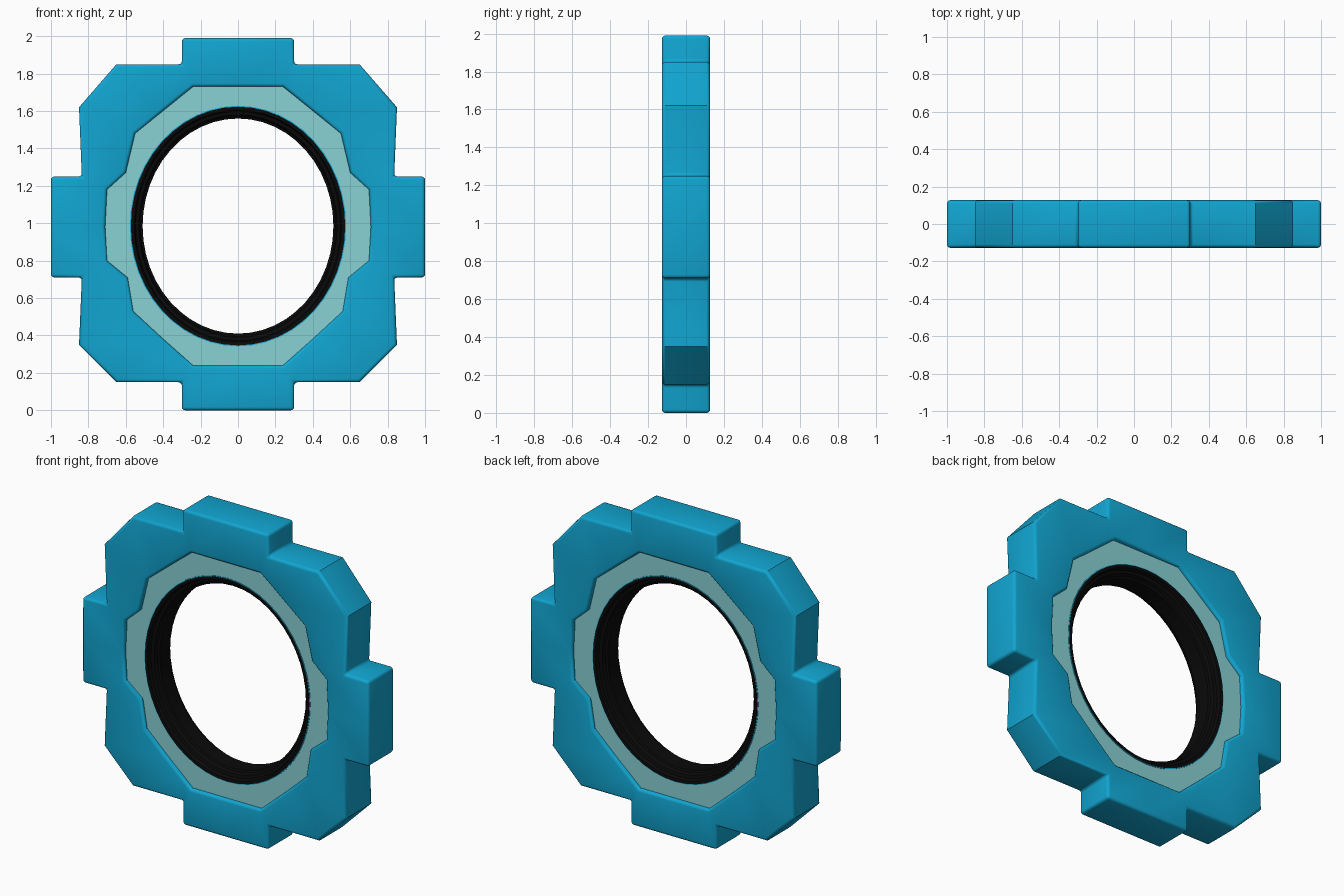
import bpy, bmesh, math

if "Cube" in bpy.data.objects:
    bpy.data.objects.remove(bpy.data.objects["Cube"])


def material(name, rgb):
    m = bpy.data.materials.new(name)
    m.diffuse_color = (*rgb, 1)
    m.use_nodes = True
    m.node_tree.nodes["Principled BSDF"].inputs["Base Color"].default_value = m.diffuse_color
    return m


BLUE = material("bright blue", (0.0056, 0.38, 0.64))
PALE = material("pale aqua", (0.25, 0.64, 0.66))
BLACK = material("black", (0.003, 0.003, 0.003))


def finish(name, bm, mat, bevel=0.0):
    bmesh.ops.recalc_face_normals(bm, faces=bm.faces[:])
    me = bpy.data.meshes.new(name)
    bm.to_mesh(me)
    bm.free()
    me.materials.append(mat)
    ob = bpy.data.objects.new(name, me)
    bpy.context.collection.objects.link(ob)
    bpy.ops.object.select_all(action='DESELECT')
    ob.select_set(True)
    bpy.context.view_layer.objects.active = ob
    if bevel:
        mod = ob.modifiers.new("soft edges", 'BEVEL')
        mod.width = bevel
        mod.segments = 3
        mod.limit_method = 'ANGLE'
        mod.angle_limit = math.radians(50)
        mod.loop_slide = False
        bpy.ops.object.modifier_apply(modifier=mod.name)
    bpy.ops.object.shade_smooth_by_angle(angle=math.radians(35))
    return ob


def loft_loops(loops):
    """Closed tube: each loop is a ring of points, last loop joins the first."""
    bm = bmesh.new()
    rings = [[bm.verts.new(p) for p in loop] for loop in loops]
    n = len(rings[0])
    for a, b in zip(rings, rings[1:] + rings[:1]):
        for i in range(n):
            j = (i + 1) % n
            bm.faces.new((a[i], a[j], b[j], b[i]))
    return bm


def mirrored(half):
    """Complete a right-hand outline (top to bottom) with its left side."""
    return half + [(-x, z) for x, z in half[-2:0:-1]]


def oval_ring(name, section, mat, sides=48, cz=0.985, stretch=0.065):
    """Sweep a (radius, y) section round the tall oval opening."""
    loops = []
    for r, y in section:
        loops.append([(r * math.cos(2 * math.pi * k / sides), y,
                       cz + (r + stretch) * math.sin(2 * math.pi * k / sides))
                      for k in range(sides)])
    return finish(name, loft_loops(loops), mat)


# Outer frame with four tabs and chamfered corners
outer = mirrored([(0, 1.99), (.3, 1.99), (.3, 1.85), (.65, 1.85), (.85, 1.62),
                  (.835, 1.25), (1, 1.25), (1, .98), (1, .71), (.835, .71),
                  (.85, .35), (.65, .15), (.3, .15), (.3, 0), (0, 0)])
inner = mirrored([(0, 1.73), (.24, 1.73), (.30, 1.682), (.42, 1.585), (.55, 1.48),
                  (.60, 1.27), (.70, 1.18), (.71, .98), (.70, .80), (.59, .71),
                  (.56, .53), (.42, .40), (.30, .293), (.24, .24), (0, .24)])
H = 0.127
frame = loft_loops([[(x, y, z) for x, z in outline]
                    for outline, y in ((outer, -H), (outer, H), (inner, H), (inner, -H))])
finish("frame", frame, BLUE, bevel=0.022)

# Pale panel set into the frame, visible on both sides
P = 0.104
oval_ring("inset_panel", [(.565, -P), (.77, -P), (.77, P), (.565, P)], PALE)

# Thin blue lip around the opening
L = 0.107
oval_ring("opening_lip", [(.56, -L), (.578, -L), (.578, L), (.56, L)], BLUE)

# Black stepped lining of the opening
steps = [(.573, .110), (.555, .108), (.548, .085), (.530, .080), (.522, .058), (.510, .052)]
section = [(r, -y) for r, y in steps] + [(r, y) for r, y in reversed(steps)]
oval_ring("opening_lining", section, BLACK)
